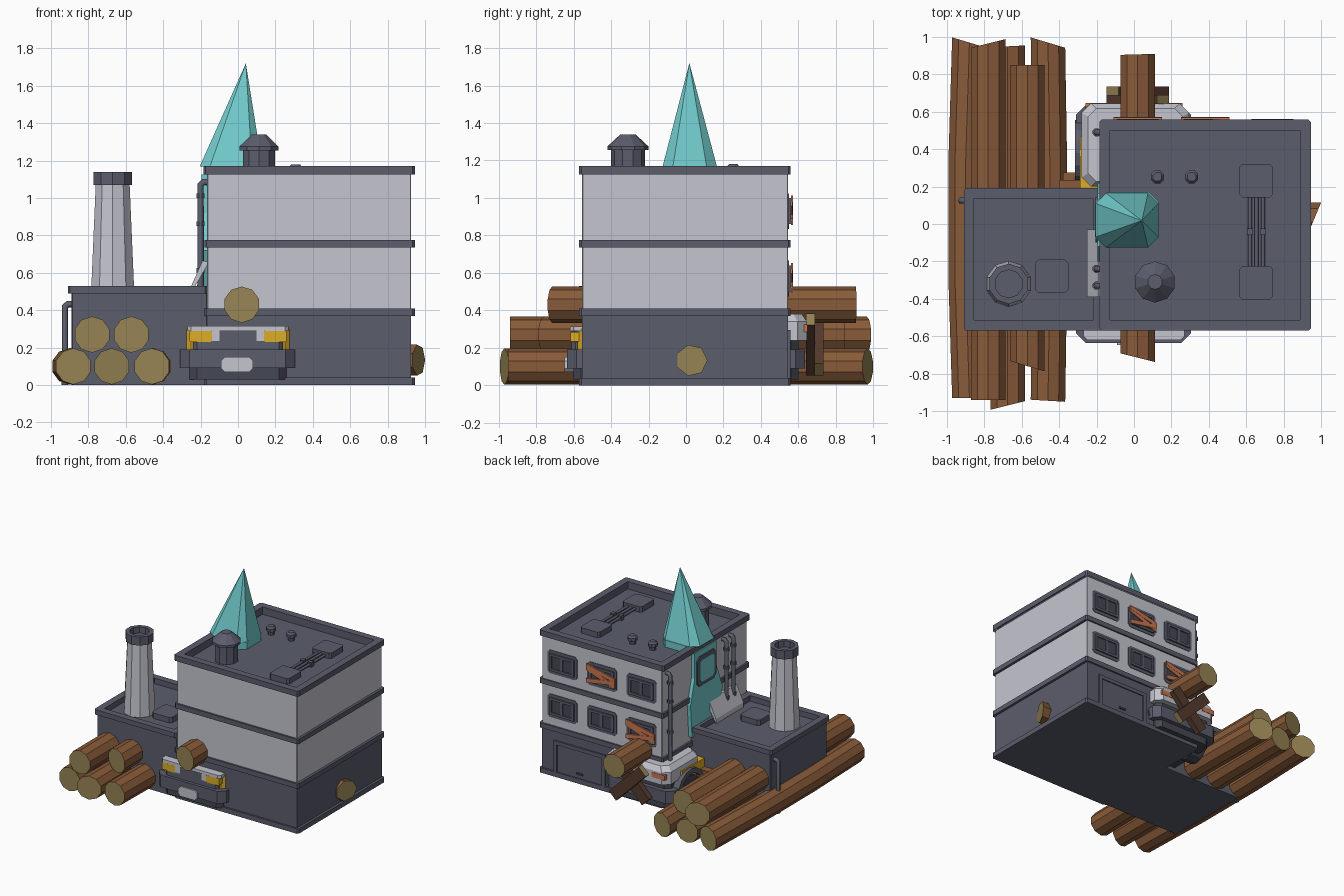
import bpy, bmesh, math
from mathutils import Vector, Matrix

if "Cube" in bpy.data.objects:
    bpy.data.objects.remove(bpy.data.objects["Cube"])

def mat(name, r, g, b):
    m = bpy.data.materials.new(name)
    m.diffuse_color = (r, g, b, 1)
    m.use_nodes = True
    m.node_tree.nodes["Principled BSDF"].inputs["Base Color"].default_value = m.diffuse_color
    return m

SLATE = mat("slate", 0.105, 0.11, 0.15)
DARK = mat("dark_slate", 0.06, 0.064, 0.088)
LIGHT = mat("pale_grey", 0.56, 0.56, 0.63)
TEAL = mat("teal", 0.17, 0.60, 0.61)
BARK = mat("bark_brown", 0.25, 0.105, 0.042)
CUT = mat("cut_wood", 0.31, 0.23, 0.09)
PLANK = mat("dark_plank", 0.09, 0.042, 0.027)
ORANGE = mat("orange_wood", 0.58, 0.18, 0.08)
YELLOW = mat("yellow", 0.72, 0.42, 0.02)

def finish(name, bm, *mats):
    bmesh.ops.recalc_face_normals(bm, faces=bm.faces)
    me = bpy.data.meshes.new(name)
    bm.to_mesh(me)
    bm.free()
    for m in mats:
        me.materials.append(m)
    ob = bpy.data.objects.new(name, me)
    bpy.context.collection.objects.link(ob)
    return ob

def octo(u0, u1, v0, v1, c):
    return [(u0 + c, v0), (u1 - c, v0), (u1, v0 + c), (u1, v1 - c),
            (u1 - c, v1), (u0 + c, v1), (u0, v1 - c), (u0, v0 + c)]

def prism(name, pts, axis, a0, a1, m, scale=1.0):
    """Extrude a 2D outline along an axis; the far end may be scaled."""
    bm = bmesh.new()
    cu = sum(p[0] for p in pts) / len(pts)
    cv = sum(p[1] for p in pts) / len(pts)
    rings = []
    for a, s in ((a0, 1), (a1, scale)):
        ring = []
        for u, v in pts:
            u, v = cu + (u - cu) * s, cv + (v - cv) * s
            ring.append(bm.verts.new({"x": (a, u, v), "y": (u, a, v), "z": (u, v, a)}[axis]))
        rings.append(ring)
    n = len(pts)
    for i in range(n):
        j = (i + 1) % n
        bm.faces.new((rings[0][i], rings[0][j], rings[1][j], rings[1][i]))
    bm.faces.new(rings[0])
    bm.faces.new(rings[1])
    return finish(name, bm, m)

def box(name, x0, x1, y0, y1, z0, z1, m):
    return prism(name, [(x0, y0), (x1, y0), (x1, y1), (x0, y1)], "z", z0, z1, m)

def tray(name, x0, x1, y0, y1, z0, z1, rim, depth, m, c=0.012):
    """Chamfered block with a sunken top and no underside."""
    ob = prism(name, octo(x0, x1, y0, y1, c), "z", z0, z1, m)
    bm = bmesh.new()
    bm.from_mesh(ob.data)
    bm.faces.ensure_lookup_table()
    top = max(bm.faces, key=lambda f: f.calc_center_median().z)
    low = min(bm.faces, key=lambda f: f.calc_center_median().z)
    bmesh.ops.inset_region(bm, faces=[top], thickness=rim)
    r = bmesh.ops.extrude_face_region(bm, geom=[top])
    bmesh.ops.translate(bm, verts=[v for v in r["geom"] if isinstance(v, bmesh.types.BMVert)],
                        vec=(0, 0, -depth))
    bmesh.ops.delete(bm, geom=[f for f in (top, low) if f.is_valid], context="FACES")
    bm.to_mesh(ob.data)
    bm.free()
    return ob

def lathe(name, x, y, profile, n, m):
    bm = bmesh.new()
    rings = [[bm.verts.new((x + r * math.cos(math.tau * (i + .5) / n),
                            y + r * math.sin(math.tau * (i + .5) / n), z)) for i in range(n)]
             for r, z in profile]
    for a, b in zip(rings, rings[1:]):
        for i in range(n):
            bm.faces.new((a[i], a[(i + 1) % n], b[(i + 1) % n], b[i]))
    bm.faces.new(rings[0])
    bm.faces.new(rings[-1])
    return finish(name, bm, m)

def pipe(name, pts, r, m):
    cu = bpy.data.curves.new(name, "CURVE")
    cu.dimensions = "3D"
    cu.bevel_depth, cu.bevel_resolution, cu.use_fill_caps = r, 1, True
    sp = cu.splines.new("POLY")
    sp.points.add(len(pts) - 1)
    for p, q in zip(sp.points, pts):
        p.co = (*q, 1)
    cu.materials.append(m)
    ob = bpy.data.objects.new(name, cu)
    bpy.context.collection.objects.link(ob)
    return ob

def log(name, x, z, y0, y1, s0=0.0, s1=0.0, r=0.097, bend=0.0, n=10):
    """Bent log along y with slanted sawn ends."""
    bm = bmesh.new()
    rings = []
    for k in range(4):
        t = k / 3
        s = (s0, 0, 0, s1)[k]
        cx = x + bend * (1 if k in (1, 2) else 0)
        ring = []
        for i in range(n):
            a = math.tau * (i + .5) / n
            dx = r * math.cos(a)
            ring.append(bm.verts.new((cx + dx, y0 + (y1 - y0) * t + s * dx, z + r * math.sin(a))))
        rings.append(ring)
    for a, b in zip(rings, rings[1:]):
        for i in range(n):
            bm.faces.new((a[i], a[(i + 1) % n], b[(i + 1) % n], b[i]))
    for e in (rings[0], rings[-1]):
        bm.faces.new(e).material_index = 1
    return finish(name, bm, BARK, CUT)

# main building: dark ground floor, pale upper floors, bands, sunken roof
box("ground_floor", -0.165, 0.925, -0.555, 0.545, 0, 0.4, SLATE)
tray("upper_walls", -0.165, 0.925, -0.555, 0.545, 0.39, 1.127, 0.04, 0.1, LIGHT, 0.004)
for i, (z0, z1) in enumerate(((0, 0.04), (0.37, 0.41), (0.735, 0.775))):
    prism(f"wall_band_{i}", octo(-0.18, 0.945, -0.57, 0.558, 0.012), "z", z0, z1, SLATE)
tray("main_roof", -0.185, 0.945, -0.57, 0.558, 1.125, 1.17, 0.062, 0.06, SLATE)

# annex with sunken roof
tray("annex_walls", -0.89, -0.165, -0.555, 0.175, 0.0, 0.492, 0.03, 0.06, SLATE, 0.004)
box("annex_floor", -0.89, -0.165, -0.555, 0.175, 0.001, 0.02, SLATE)
tray("annex_roof", -0.91, -0.165, -0.57, 0.192, 0.49, 0.53, 0.06, 0.045, SLATE)
prism("annex_roof_hatch", octo(-0.53, -0.35, -0.37, -0.19, 0.02), "z", 0.48, 0.53, SLATE)

# chimney
lathe("chimney", -0.67, -0.32, [(0.122, 0.48), (0.095, 1.08)], 10, LIGHT)
lathe("chimney_cap", -0.67, -0.32, [(0.108, 1.07), (0.108, 1.14), (0.075, 1.14), (0.075, 1.09)], 10, SLATE)

# roof equipment
lathe("roof_vent", 0.112, -0.31, [(0.09, 1.1), (0.09, 1.26)], 10, SLATE)
lathe("roof_vent_hood", 0.112, -0.31, [(0.11, 1.255), (0.11, 1.275), (0.04, 1.34)], 10, SLATE)
for i, x in enumerate((0.125, 0.308)):
    lathe(f"small_vent_{i}", x, 0.252, [(0.025, 1.1), (0.025, 1.14), (0.038, 1.14),
                                        (0.038, 1.165), (0.025, 1.18)], 8, SLATE)
for i, y in enumerate((-0.315, 0.232)):
    prism(f"roof_unit_{i}", octo(0.565, 0.74, y - 0.09, y + 0.09, 0.015), "z", 1.1, 1.155, SLATE)
for i, x in enumerate((0.62, 0.655, 0.69)):
    pipe(f"roof_pipe_{i}", [(x, -0.24, 1.13), (x, 0.15, 1.13)], 0.011, SLATE)
for x in (0.62, 0.69):
    box("roof_pipe_joint", x - 0.016, x + 0.016, -0.06, -0.025, 1.11, 1.148, SLATE)

# drain pipes
for i, (y, z0) in enumerate(((-0.33, 0.48), (-0.24, 0.48), (0.49, 0.03))):
    pipe(f"drain_pipe_{i}", [(-0.2, y, z0), (-0.2, y, 1.07), (-0.185, y, 1.085), (-0.15, y, 1.085)], 0.018, SLATE)
    for z in (0.6, 0.85, 1.0):
        lathe("drain_clip", -0.2, y, [(0.023, z), (0.023, z + 0.025)], 8, SLATE)
pipe("annex_drain_pipe", [(-0.925, 0.125, 0.0), (-0.925, 0.125, 0.42), (-0.91, 0.125, 0.432), (-0.87, 0.125, 0.432)], 0.018, SLATE)

# back windows, two of them boarded up
for i, (z, boarded) in enumerate(((0.57, 0), (0.93, 1))):
    for j, x in enumerate((0.02, 0.38, 0.74)):
        n = f"window_{i}_{j}"
        prism(n + "_plate", octo(x - 0.135, x + 0.135, z - 0.095, z + 0.095, 0.02), "y", 0.54, 0.55, SLATE)
        for s in (-1, 1):
            box(n + "_pane", x + s * 0.052 - 0.04, x + s * 0.052 + 0.04, 0.545, 0.553, z - 0.05, z + 0.05, DARK)
            box(n + "_rail", x - 0.11, x + 0.11, 0.545, 0.562, z + s * 0.06 - 0.01, z + s * 0.06 + 0.01, SLATE)
            box(n + "_post", x + s * 0.102 - 0.01, x + s * 0.102 + 0.01, 0.545, 0.561, z - 0.06, z + 0.06, SLATE)
        box(n + "_mullion", x - 0.012, x + 0.012, 0.545, 0.56, z - 0.06, z + 0.06, SLATE)
        if j == boarded:
            for dz, k in ((0.035, 0.03), (-0.035, -0.022), (0, 0.045)):
                prism(n + "_board", [(x - 0.13, z + dz - k - 0.017), (x + 0.13, z + dz + k - 0.017),
                      (x + 0.13, z + dz + k + 0.017), (x - 0.13, z + dz - k + 0.017)], "y", 0.56, 0.573 - abs(k) * 0.1, ORANGE)

# back door
for x in (0.36, 0.80):
    box("door_post", x - 0.015, x + 0.015, 0.54, 0.558, 0, 0.29, SLATE)
box("door_lintel", 0.345, 0.815, 0.54, 0.558, 0.265, 0.295, SLATE)
box("door_panel", 0.375, 0.785, 0.54, 0.549, 0.03, 0.265, SLATE)
box("door_handle", 0.55, 0.61, 0.545, 0.558, 0.07, 0.085, DARK)

# teal spire through the roof and down the left wall
prism("spire", octo(-0.205, 0.13, -0.125, 0.17, 0.05), "z", 1.168, 1.169, TEAL)
bm = bmesh.new()
ring = [bm.verts.new((x, y, 1.168)) for x, y in octo(-0.205, 0.13, -0.125, 0.165, 0.055)]
tip = bm.verts.new((0.042, 0.018, 1.72))
for i in range(8):
    bm.faces.new((ring[i], ring[(i + 1) % 8], tip))
bm.faces.new(ring)
finish("spire_tip", bm, TEAL)
prism("spire_base", octo(-0.17, 0.13, -0.125, 0.165, 0.055), "z", 1.09, 1.17, TEAL)
prism("wall_crystal", [(-0.12, 1.126), (0.165, 1.126), (0.165, 0.92), (0.22, 0.72), (0.2, 0.45),
                       (0.02, 0.45), (-0.1, 0.5), (-0.2, 0.72), (-0.12, 0.92)], "x", -0.15, -0.195, TEAL)
prism("crystal_window_frame", octo(-0.1, 0.145, 0.84, 1.08, 0.03), "x", -0.19, -0.205, SLATE)
prism("crystal_window_pane", octo(-0.07, 0.115, 0.87, 1.05, 0.02), "x", -0.2, -0.209, TEAL)
# fallen wall slab
prism("fallen_slab", [(-0.25, 0.49), (-0.165, 0.64), (-0.165, 0.66), (-0.19, 0.665), (-0.25, 0.53)], "y", -0.39, -0.03, LIGHT)

# logs
log("log_outer", -0.88, 0.1, -0.93, 0.97, 0, -0.3, bend=-0.02)
log("log_top_left", -0.78, 0.27, -0.94, 0.965, 0, 0.25)
log("log_middle", -0.675, 0.1, -0.97, 0.95, 0.25, 0.05)
log("log_top_right", -0.57, 0.27, -0.76, 0.85, -0.3, 0)
log("log_inner", -0.46, 0.1, -0.945, 0.97, -0.06, -0.3, bend=0.01)
log("log_through_wall", 0.02, 0.43, -0.715, 0.907, -0.25, 0.03)
side = log("log_right_wall", -0.03, 0.133, 0.5, 0.965, 0, -0.42, 0.085, n=7)
side.rotation_euler.z = -math.pi / 2
box("short_plank", -0.4, -0.28, 0.17, 0.235, 0.2, 0.23, BARK)
box("short_plank_2", -0.38, -0.28, 0.235, 0.275, 0.17, 0.2, BARK)

# car stuck through the building
prism("car_skirt", octo(-0.31, 0.305, -0.635, 0.635, 0.05), "z", 0.09, 0.19, SLATE)
prism("car_underbody", octo(-0.26, 0.26, -0.6, 0.6, 0.04), "z", 0.03, 0.24, DARK)
prism("car_body", octo(-0.29, 0.29, -0.58, 0.5, 0.04), "z", 0.185, 0.3, YELLOW)
prism("car_hood", octo(-0.27, 0.27, -0.62, 0.0, 0.02), "z", 0.29, 0.315, LIGHT)
prism("car_grille", octo(-0.24, 0.24, -0.61, -0.5, 0.02), "z", 0.19, 0.292, SLATE)
for s in (-1, 1):
    prism("headlight", octo(s * 0.2 - 0.06, s * 0.2 + 0.06, 0.23, 0.288, 0.005), "y", -0.5, -0.617, YELLOW)
    box("headlight_side", s * 0.12 - 0.022, s * 0.12 + 0.022, -0.615, -0.5, 0.235, 0.288, LIGHT)
    box("tail_light", s * 0.2 - 0.06, s * 0.2 + 0.06, 0.6, 0.648, 0.285, 0.325, ORANGE)
    arch = [(0.38 + r * math.cos(a), 0.12 + r * math.sin(a)) for r, k in ((0.175, 1), (0.135, -1))
            for a in [math.pi * t / 8 for t in range(9)][::k]]
    prism("wheel_arch", arch, "x", s * 0.25, s * 0.315, SLATE)
    prism("wheel", [(0.38 + 0.12 * math.cos(math.tau * t / 12), 0.12 + 0.12 * math.sin(math.tau * t / 12))
                    for t in range(12)], "x", s * 0.2, s * 0.308, DARK)
prism("front_plate", octo(-0.09, 0.08, 0.07, 0.15, 0.02), "y", -0.6, -0.648, LIGHT)
prism("car_trunk", octo(-0.28, 0.295, 0.2, 0.645, 0.05), "z", 0.24, 0.34, LIGHT)
prism("car_trunk_lid", octo(-0.28, 0.295, 0.2, 0.645, 0.05), "z", 0.34, 0.38, LIGHT, 0.88)

# crossed planks at the car's rear, with sawn ends
for i, s in enumerate((-1, 1)):
    ob = box(f"cross_plank_{i}", -0.19, 0.19, -0.024, 0.024, -0.045, 0.045, PLANK)
    ob.data.materials.append(CUT)
    for f in ob.data.polygons:
        f.material_index = 1 if abs(f.normal.x) > 0.9 else 0
    ob.location = (0.02, 0.665 + 0.045 * i, 0.218)
    ob.rotation_euler.y = s * math.radians(45)
